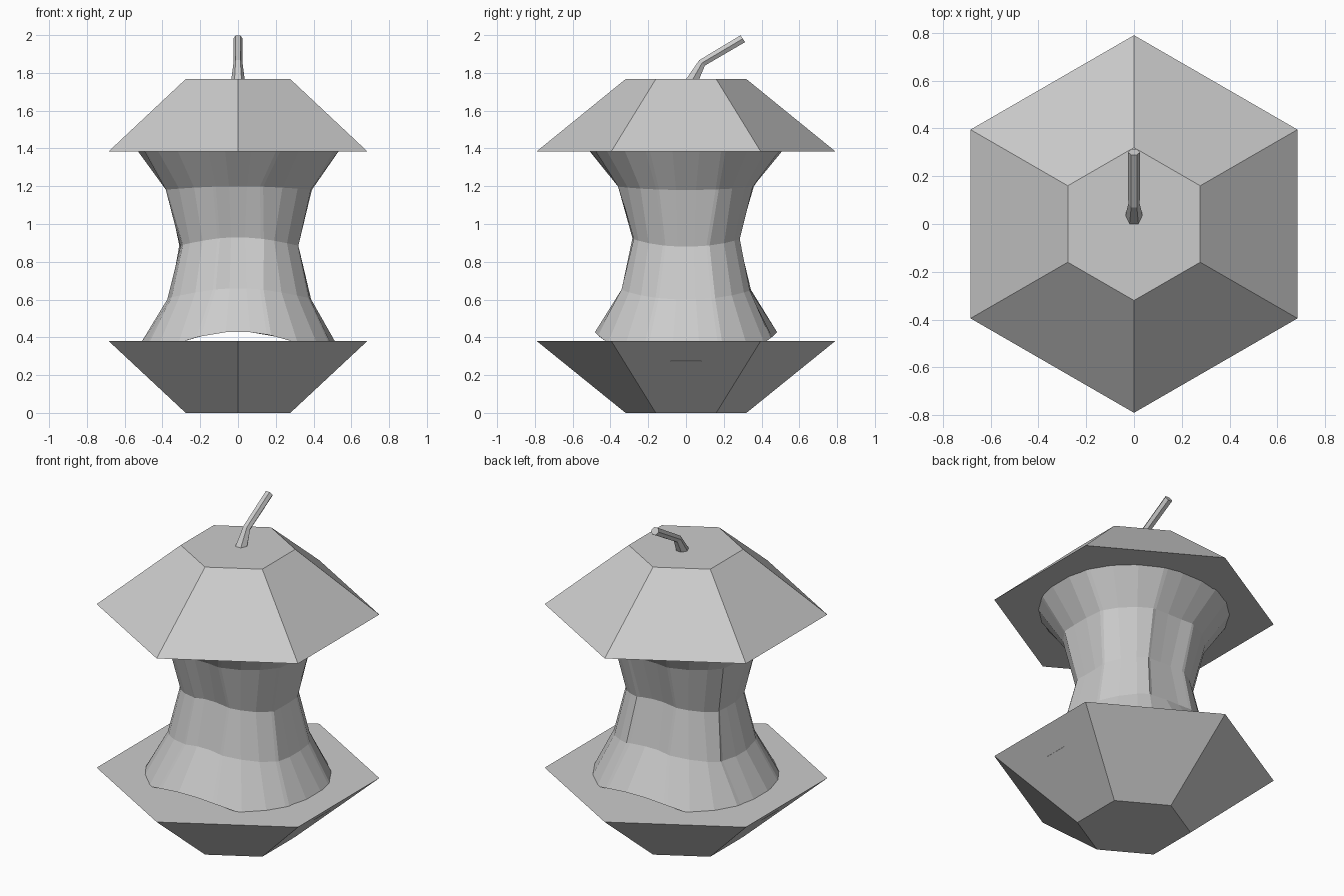
import bpy, bmesh, math, random
from mathutils import Vector

if "Cube" in bpy.data.objects:
    bpy.data.objects.remove(bpy.data.objects["Cube"])

random.seed(4)


def loft(name, rings, caps=True):
    """Bridge closed rings of points, flat shaded, optionally capped."""
    bm = bmesh.new()
    loops = [[bm.verts.new(p) for p in ring] for ring in rings]
    n = len(loops[0])
    for a, b in zip(loops, loops[1:]):
        for i in range(n):
            j = (i + 1) % n
            bm.faces.new((a[i], a[j], b[j], b[i]))
    if caps:
        bm.faces.new(loops[0][::-1])
        bm.faces.new(loops[-1])
    mesh = bpy.data.meshes.new(name)
    bm.to_mesh(mesh)
    bm.free()
    obj = bpy.data.objects.new(name, mesh)
    bpy.context.collection.objects.link(obj)
    return obj


def hexagon(r, z):
    return [(r * math.sin(math.pi * i / 3), -r * math.cos(math.pi * i / 3), z)
            for i in range(6)][::1]


# Hexagonal top and bottom of the apple
loft("apple_bottom", [hexagon(0.32, 0), hexagon(0.79, 0.38)])
loft("apple_top", [hexagon(0.79, 1.385), hexagon(0.32, 1.767)])

# Bitten core: open shell of eight flattish bite panels with small steps between
# Each row: height and radius at front/back, then height and radius at the sides
rows = [(0.43, 0.485, 0.27, 0.58),
        (0.66, 0.335, 0.60, 0.385),
        (0.93, 0.275, 0.88, 0.315),
        (1.20, 0.355, 1.18, 0.39),
        (1.46, 0.575, 1.46, 0.59)]
panels = 8
depth = [0.0, 0.02, 0.005, 0.025, 0.0, 0.02, -0.005, 0.015]
twist = [[random.uniform(-0.07, 0.07) for _ in range(panels)] for _ in rows]
core = []
for k, (zf, rf, zs, rs) in enumerate(rows):
    ring = []
    for p in range(panels):
        for t in (-0.47, -0.17, 0.17, 0.47):
            seam = (1 if t > 0 else 0) if abs(t) > 0.4 else None
            shift = 0 if seam is None else twist[k][(p + seam) % panels]
            a = (p + t) * math.tau / panels + shift
            side = math.sin(a) ** 2
            z = zf + (zs - zf) * side
            r = rf + (rs - rf) * side
            if 0 < k < 4:
                r += depth[p] * (1.3 if k < 3 else 1)
                r += 0.02 if seam is not None and p % 2 == 0 else 0
            ring.append((r * math.sin(a), -r * math.cos(a), z))
    core.append(ring)
loft("bitten_core", core, caps=False)

# Bent six-sided stem: y, z, radius, lean of each ring
stem = []
for y, z, r, lean in [(0.03, 1.755, 0.037, 0.35), (0.085, 1.853, 0.024, 0.75),
                      (0.301, 1.981, 0.025, 0.98)]:
    ring = []
    for i in range(6):
        a = math.pi * i / 3
        u, v = r * math.cos(a), r * math.sin(a)
        ring.append(Vector((u, y + v * math.cos(lean), z - v * math.sin(lean))))
    stem.append(ring)
loft("stem", stem)
